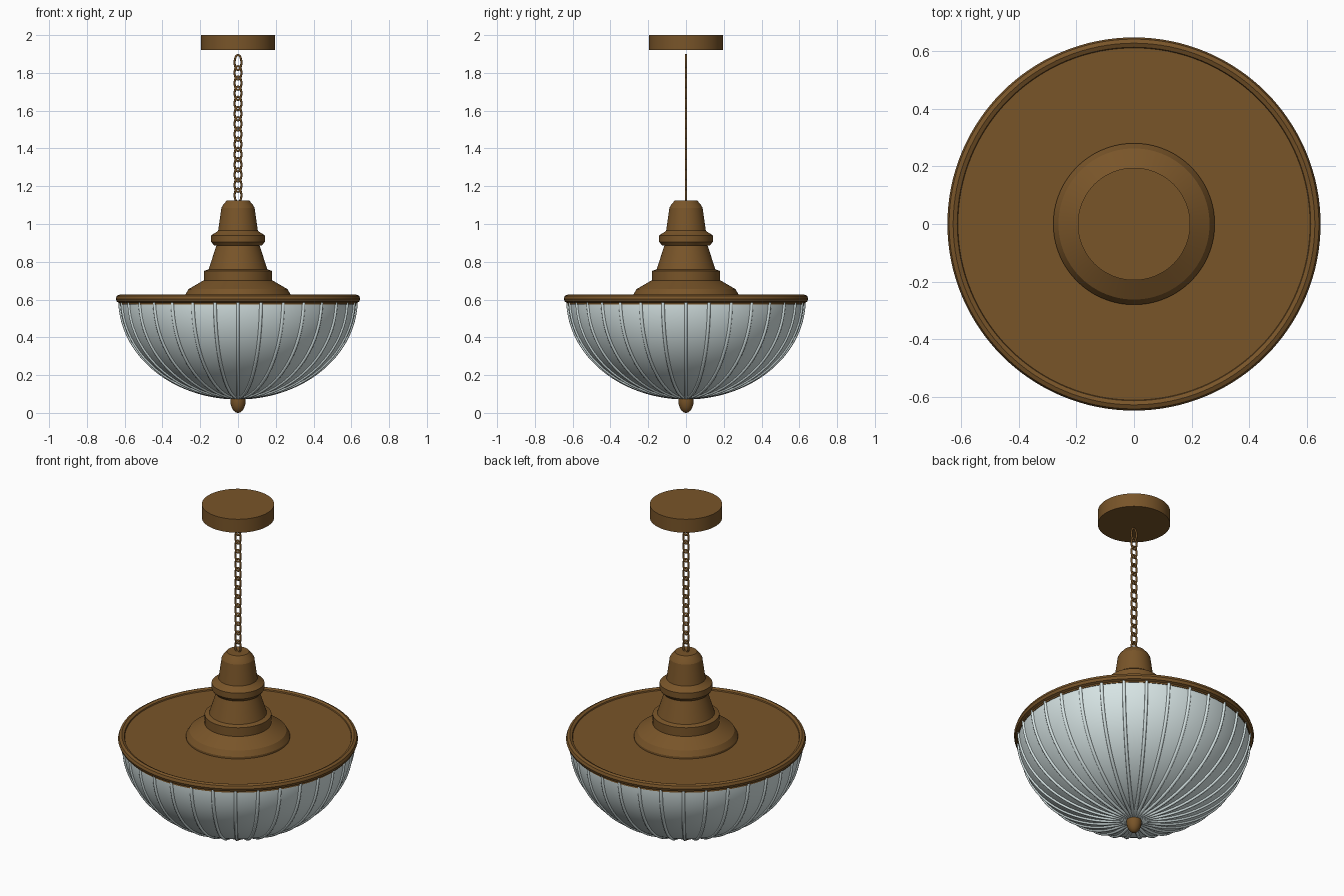
import bpy, bmesh, math
from mathutils import Matrix, Vector

cube = bpy.data.objects.get("Cube")
if cube:
    bpy.data.objects.remove(cube, do_unlink=True)


def material(name, rgb):
    mat = bpy.data.materials.new(name)
    mat.use_nodes = True
    mat.diffuse_color = (*rgb, 1)
    mat.node_tree.nodes["Principled BSDF"].inputs["Base Color"].default_value = (*rgb, 1)
    return mat


bronze = material("bronze", (0.19, 0.09, 0.022))
glass = material("pale glass", (0.68, 0.78, 0.78))


def add_object(name, data, mat):
    obj = bpy.data.objects.new(name, data)
    bpy.context.collection.objects.link(obj)
    data.materials.append(mat)
    return obj


def smooth(obj, degrees):
    bpy.ops.object.select_all(action="DESELECT")
    obj.select_set(True)
    bpy.context.view_layer.objects.active = obj
    bpy.ops.object.shade_smooth_by_angle(angle=math.radians(degrees))


def lathe(name, profile, mat, steps=96, sharp=20):
    """Revolve an (r, z) profile about the vertical axis."""
    bm = bmesh.new()
    verts = [bm.verts.new((r, 0, z)) for r, z in profile]
    edges = [bm.edges.new(pair) for pair in zip(verts, verts[1:])]
    bmesh.ops.spin(bm, geom=verts + edges, cent=(0, 0, 0), axis=(0, 0, 1),
                   angle=math.tau, steps=steps)
    bmesh.ops.remove_doubles(bm, verts=bm.verts[:], dist=1e-5)
    bmesh.ops.recalc_face_normals(bm, faces=bm.faces[:])
    mesh = bpy.data.meshes.new(name)
    bm.to_mesh(mesh)
    bm.free()
    smooth(add_object(name, mesh, mat), sharp)


def tubes(name, paths, radius, mat, cyclic=False):
    """Round tubes along point paths, kept as one mesh."""
    curve = bpy.data.curves.new(name, "CURVE")
    curve.dimensions = "3D"
    curve.bevel_depth = radius
    curve.bevel_resolution = 2
    for path in paths:
        spline = curve.splines.new("POLY")
        spline.points.add(len(path) - 1)
        for point, co in zip(spline.points, path):
            point.co = (*co, 1)
        spline.use_cyclic_u = cyclic
    obj = add_object(name, curve, mat)
    bpy.ops.object.select_all(action="DESELECT")
    obj.select_set(True)
    bpy.context.view_layer.objects.active = obj
    bpy.ops.object.convert(target="MESH")
    smooth(bpy.context.object, 60)


def ellipse(cx, cz, rx, rz, count):
    """Points around an upright ellipse, starting at +x."""
    return [(cx + rx * math.cos(a), cz + rz * math.sin(a))
            for a in (math.tau * i / count for i in range(count))]


# Ceiling canopy
lathe("ceiling_canopy", [(0, 1.92), (0.195, 1.92), (0.195, 2), (0, 2)], bronze)

# Stepped stem
lathe("stem", [(0, 0.60), (0.28, 0.60), (0.28, 0.625), (0.262, 0.655),
               (0.185, 0.70), (0.18, 0.70), (0.18, 0.752), (0.155, 0.76),
               (0.115, 0.885), (0.125, 0.885), (0.142, 0.905), (0.142, 0.94),
               (0.11, 0.96), (0.105, 0.965), (0.088, 1.085), (0.08, 1.10),
               (0.06, 1.124), (0, 1.124)], bronze)

# Cover plate, faceted rim and the thin lip below it
lathe("cover_plate", [(0, 0.59), (0.62, 0.59), (0.62, 0.613), (0, 0.613)], bronze)
rim = ellipse(0.627, 0.604, 0.02, 0.022, 8)
lathe("rim", rim + rim[:1], bronze, 128)
lathe("rim_lip", [(0.628, 0.60), (0.628, 0.574), (0.62, 0.574)], bronze, 128)

# Glass bowl
RADIUS, DEPTH, TOP, RIBS = 0.625, 0.52, 0.60, 32
arc = [(RADIUS * math.cos(a), TOP - DEPTH * math.sin(a))
       for a in (math.pi / 2 * i / 28 for i in range(29))]
arc[-1] = (0, TOP - DEPTH)
lathe("glass_bowl", arc, glass, 128)

# Ribs running from the rim to the finial
tubes("bowl_ribs",
      [[Matrix.Rotation(math.tau * i / RIBS, 3, "Z") @ Vector((r, 0, z))
        for r, z in arc[:-1]] for i in range(RIBS)], 0.009, glass)

# Bottom finial
lathe("finial", [(0 if i in (0, 16) else 0.041 * math.sin(math.pi * i / 16),
                  0.068 - 0.068 * math.cos(math.pi * i / 16)) for i in range(17)],
      bronze, 32, 30)

# Chain of flat oval links, with a longer loop at the top
sizes = [(1.152 + 0.054 * i, 0.036) for i in range(13)] + [(1.855, 0.04)]
tubes("chain", [[(x, 0, z) for x, z in ellipse(0, mid, 0.018, half, 20)]
                for mid, half in sizes], 0.0055, bronze, cyclic=True)
